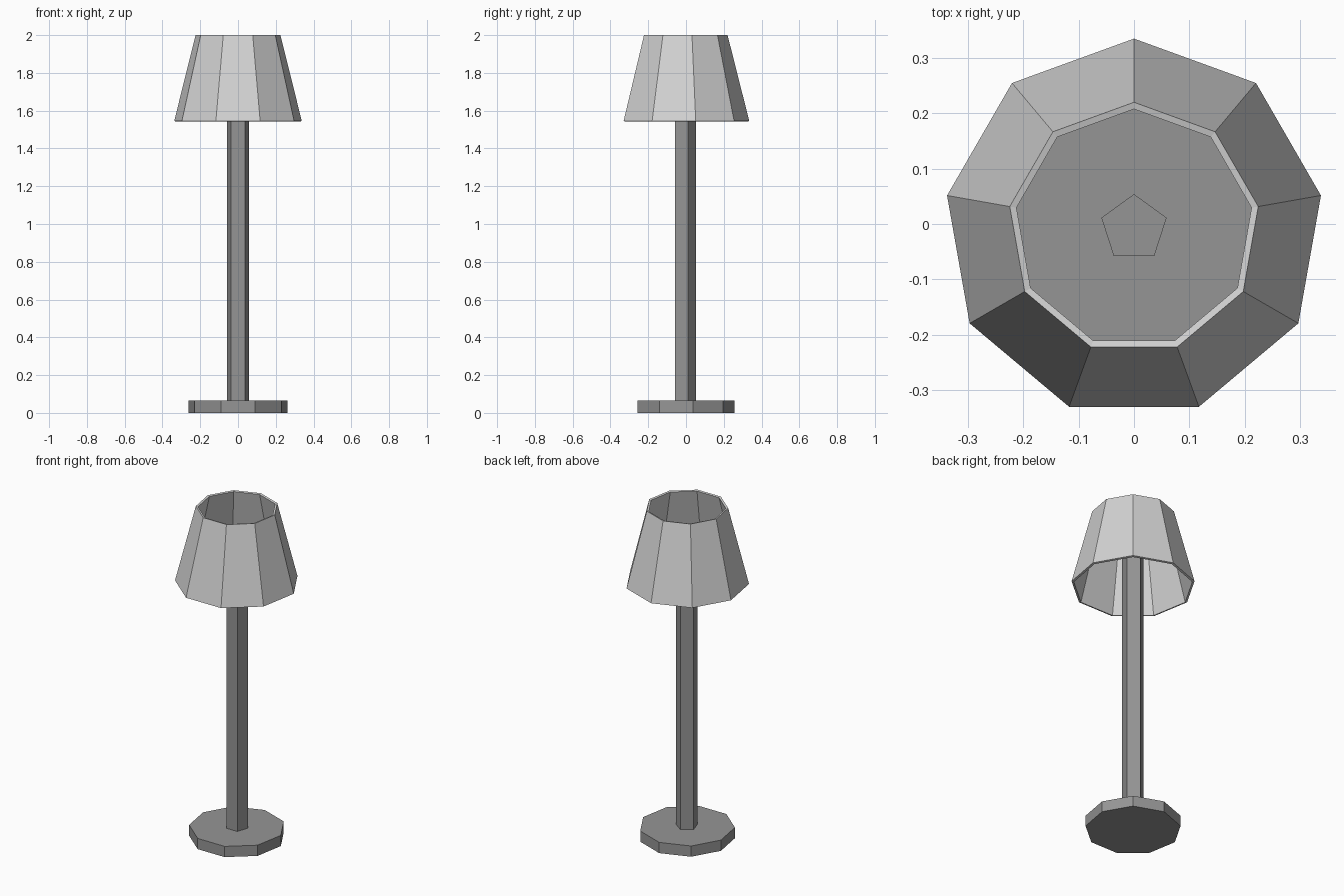
import bpy, bmesh, math

if "Cube" in bpy.data.objects:
    bpy.data.objects.remove(bpy.data.objects["Cube"])

CENTRE_Y = -0.008


def material(name, grey):
    m = bpy.data.materials.new(name)
    m.diffuse_color = (grey, grey, grey, 1)
    m.use_nodes = True
    m.node_tree.nodes["Principled BSDF"].inputs["Base Color"].default_value = m.diffuse_color
    return m


def prism(name, sides, r_low, r_high, z_low, z_high, mat, capped=True):
    """Upright faceted cone or prism with one corner pointing to the back."""
    bm = bmesh.new()
    rings = []
    for r, z in ((r_low, z_low), (r_high, z_high)):
        ring = []
        for i in range(sides):
            a = math.pi / 2 + 2 * math.pi * i / sides
            ring.append(bm.verts.new((r * math.cos(a), r * math.sin(a) + CENTRE_Y, z)))
        rings.append(ring)
    low, high = rings
    for i in range(sides):
        j = (i + 1) % sides
        bm.faces.new((low[i], low[j], high[j], high[i]))
    if capped:
        bm.faces.new(low[::-1])
        bm.faces.new(high)
    mesh = bpy.data.meshes.new(name)
    bm.to_mesh(mesh)
    bm.free()
    mesh.materials.append(mat)
    obj = bpy.data.objects.new(name, mesh)
    bpy.context.collection.objects.link(obj)
    return obj


metal = material("grey metal", 0.30)
fabric = material("pale shade", 0.65)

# Nine-sided foot and five-sided pole
prism("base", 9, 0.265, 0.265, 0.0, 0.065, metal)
prism("pole", 5, 0.062, 0.062, 0.06, 1.78, metal)

# Open tapered shade with a thin wall growing inward
shade = prism("shade", 9, 0.343, 0.228, 1.545, 2.0, fabric, capped=False)
wall = shade.modifiers.new("wall", 'SOLIDIFY')
wall.thickness = 0.012
wall.offset = -1
wall.use_even_offset = True
